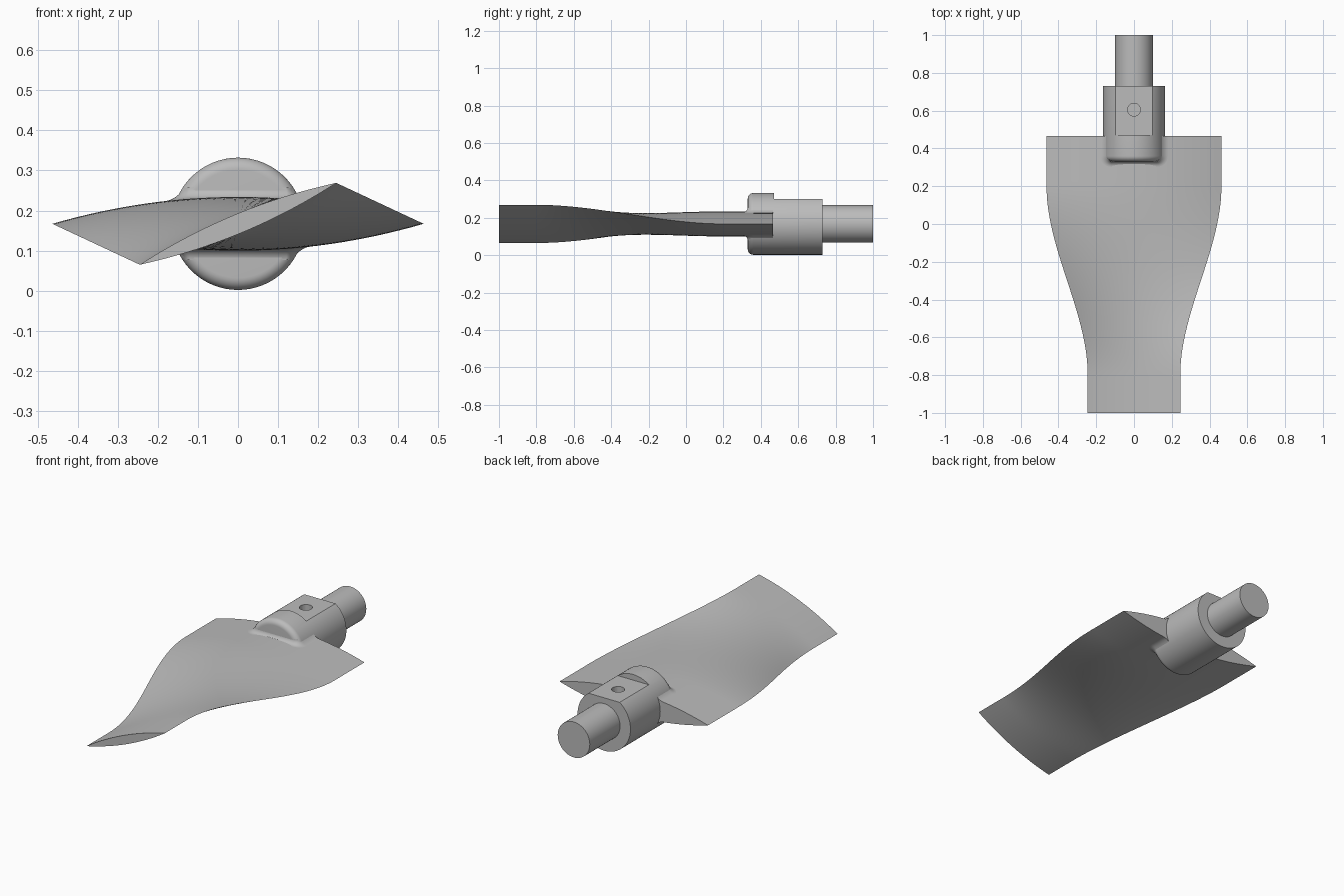
import bpy, bmesh, math
from mathutils import Vector

if "Cube" in bpy.data.objects:
    bpy.data.objects.remove(bpy.data.objects["Cube"])

AXIS_Z = 0.167      # height of the shaft axis
HUB_R = 0.165

grey = bpy.data.materials.new("plain grey")
grey.diffuse_color = (0.5, 0.5, 0.5, 1)
grey.use_nodes = True
grey.node_tree.nodes["Principled BSDF"].inputs["Base Color"].default_value = grey.diffuse_color


def make(name, bm, smooth=True):
    bmesh.ops.recalc_face_normals(bm, faces=bm.faces)
    mesh = bpy.data.meshes.new(name)
    bm.to_mesh(mesh)
    bm.free()
    ob = bpy.data.objects.new(name, mesh)
    bpy.context.collection.objects.link(ob)
    mesh.materials.append(grey)
    bpy.context.view_layer.objects.active = ob
    for o in bpy.context.selected_objects:
        o.select_set(False)
    ob.select_set(True)
    if smooth:
        bpy.ops.object.shade_smooth_by_angle(angle=math.radians(30))
    return ob


def loft(bm, rings, closed=True, caps=True):
    rows = [[bm.verts.new(p) for p in ring] for ring in rings]
    for a, b in zip(rows, rows[1:]):
        n = len(a)
        for i in range(n if closed else n - 1):
            j = (i + 1) % n
            bm.faces.new((a[i], a[j], b[j], b[i]))
    if caps:
        bm.faces.new(rows[0])
        bm.faces.new(rows[-1])


def turned(name, profile, n=64):
    # solid of revolution about the shaft axis from (y, radius) points
    bm = bmesh.new()
    loft(bm, [[(r * math.cos(2 * math.pi * i / n), y, AXIS_Z + r * math.sin(2 * math.pi * i / n))
               for i in range(n)] for y, r in profile])
    return make(name, bm)


def blade_section(y):
    # half width, edge rise and half thickness along the blade
    t = min(max(y + 0.8, 0), 1)
    s = t * t * (3 - 2 * t)
    return 0.245 + 0.218 * s, 0.102 * (1 - s), 0.024 + 0.043 * s


def blade_z(x, y, side):
    w, rise, h = blade_section(y)
    u = x / w
    return AXIS_Z + rise * u + side * h * (1 - u * u)


# twisted lens-section blade
bm = bmesh.new()
N, M = 32, 60
rings = []
for k in range(M + 1):
    y = -1 + 1.465 * k / M
    w, rise, h = blade_section(y)
    dx, dz = -rise / math.hypot(w, rise), w / math.hypot(w, rise)
    ring = []
    for side in (1, -1):
        for i in range(N):
            u = side * (-1 + 2 * i / N)
            b = side * h * (1 - u * u)
            ring.append((w * u + b * dx, y, AXIS_Z + rise * u + b * dz))
    rings.append(ring)
loft(bm, rings)
make("twisted_blade", bm)

# hub with rounded nose
nose = [(0.36 - 0.03 * math.cos(a), HUB_R - 0.03 + 0.03 * math.sin(a))
        for a in [math.pi / 2 * i / 8 for i in range(9)]]
hub = turned("hub", nose + [(0.73, HUB_R)])

# shaft stub
turned("shaft", [(0.70, 0.1), (1.0, 0.1)])

# cutters for the flat and the pin hole
bm = bmesh.new()
bmesh.ops.create_cube(bm, size=1)
for v in bm.verts:
    v.co = Vector((v.co.x * 0.5, 0.62 + v.co.y * 0.30, 0.40 + v.co.z * 0.2))
flat_cutter = make("flat_cutter", bm, False)
bm = bmesh.new()
bmesh.ops.create_cone(bm, cap_ends=True, segments=32, radius1=0.034, radius2=0.034, depth=0.3)
bmesh.ops.translate(bm, verts=bm.verts, vec=(0, 0.605, 0.35))
hole_cutter = make("hole_cutter", bm, False)
for cutter in (flat_cutter, hole_cutter):
    mod = hub.modifiers.new(cutter.name, 'BOOLEAN')
    mod.operation = 'DIFFERENCE'
    mod.solver = 'EXACT'
    mod.object = cutter
    bpy.context.view_layer.objects.active = hub
    bpy.ops.object.modifier_apply(modifier=mod.name)
    cutter.hide_render = True
    bpy.data.objects.remove(cutter)
hub.select_set(True)
bpy.context.view_layer.objects.active = hub
bpy.ops.object.shade_smooth_by_angle(angle=math.radians(30))

# fillets blending the hub into both blade faces
R, C = 0.028, 0.03
path = [(0.151, 0.465, 1, 0)]
for cx, start in ((0.151 - C, 0), (-0.151 + C, 90)):
    for i in range(9):
        a = math.radians(start + 90 * i / 8)
        path.append((cx + C * math.cos(a), 0.331 + C - C * math.sin(a), math.cos(a), -math.sin(a)))
path.append((-0.151, 0.465, -1, 0))
for side, name in ((1, "upper_fillet"), (-1, "lower_fillet")):
    bm = bmesh.new()
    rings = []
    for x, y, nx, ny in path:
        ring = []
        for i in range(9):
            a = math.pi / 2 * i / 8
            out = R * (1 - math.sin(a))
            up = R * (1 - math.cos(a))
            lean = 0.55 * up * abs(nx)      # follows the round hub wall
            px, py = x + nx * (out - lean), y + ny * (out - lean)
            ring.append((px, py, blade_z(px, py, side) + side * up))
        # closed inside the hub
        px, py = x - nx * 0.03, y - ny * 0.03
        ring.append((px, py, blade_z(px, py, side) - side * 0.01))
        rings.append(ring)
    loft(bm, rings)
    make(name, bm)
